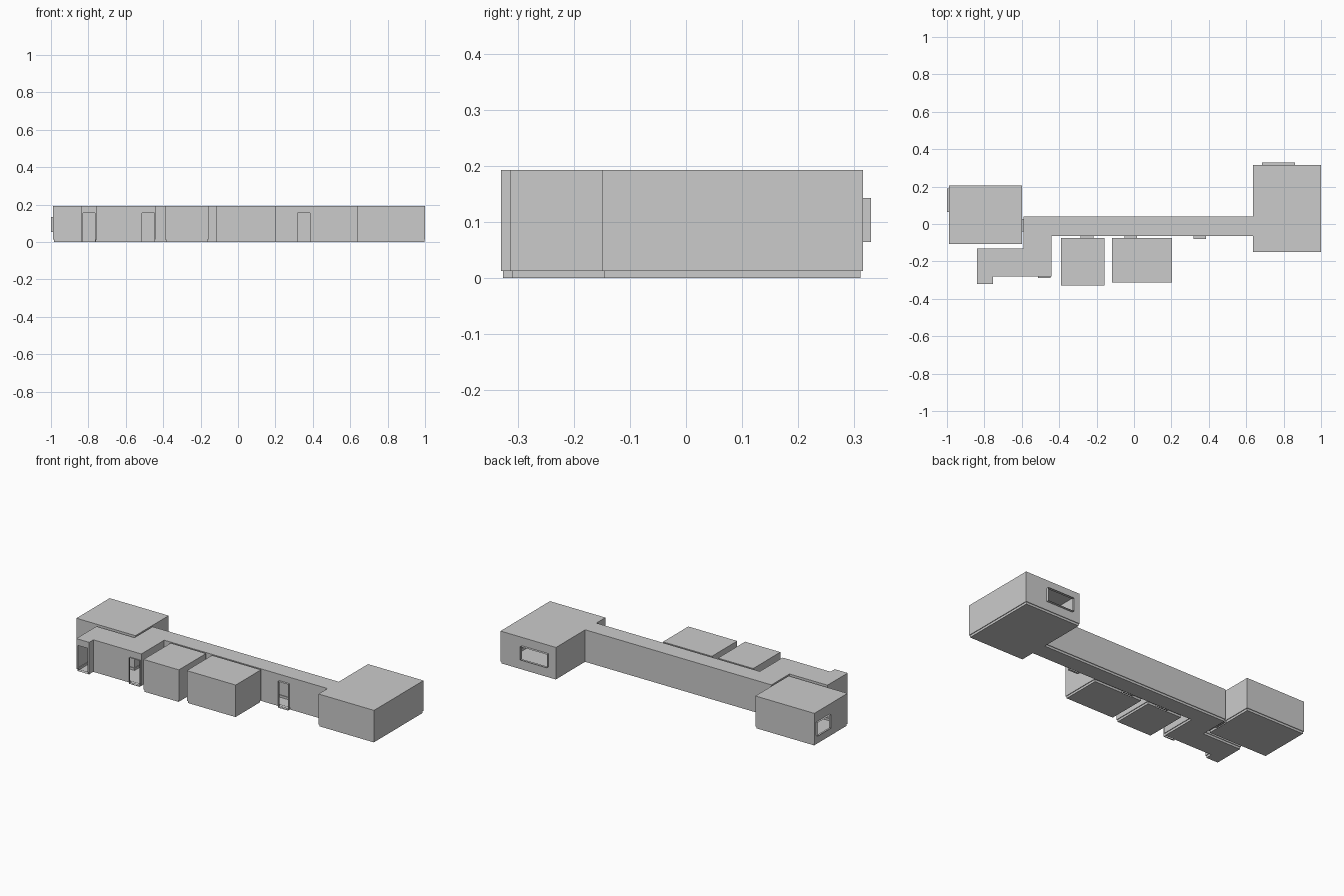
import bpy, bmesh
from mathutils import Vector

if "Cube" in bpy.data.objects:
    bpy.data.objects.remove(bpy.data.objects["Cube"])

H = 0.193       # ceiling height
BASE = 0.013    # height of the recessed plinth
INSET = 0.004   # how far the plinth sits inside the walls
DOOR = 0.155    # door height


def quad(bm, *pts):
    bm.faces.new([bm.verts.new(p) for p in pts])


def panel(bm, a, b, n, s0, s1, z0, z1, off=0.0):
    """Upright panel between distances s0..s1 along the edge a-b."""
    if s1 - s0 < 1e-5 or z1 - z0 < 1e-5:
        return
    d = (b - a).normalized()
    p, q = a + d * s0 + n * off, a + d * s1 + n * off
    quad(bm, (p.x, p.y, z0), (q.x, q.y, z0), (q.x, q.y, z1), (p.x, p.y, z1))


def tunnel(bm, a, b, n, s0, s1, z0, z1, depth):
    """Open sleeve standing proud of the wall around an opening."""
    d = (b - a).normalized()
    loop = [(s0, z0), (s0, z1), (s1, z1), (s1, z0)]
    ins = [(*(a + d * s), z) for s, z in loop]
    out = [(*(a + d * s + n * depth), z) for s, z in loop]
    for i in range(4):
        j = (i + 1) % 4
        quad(bm, ins[i], out[i], out[j], ins[j])


def room(name, outline, openings):
    """Hollow room from a counter-clockwise plan.
    openings: edge index -> list of (from, to, bottom, top, sleeve depth)."""
    bm = bmesh.new()
    pts = [Vector(p) for p in outline]
    k = len(pts)
    norms = []
    for i in range(k):
        d = (pts[(i + 1) % k] - pts[i]).normalized()
        norms.append(Vector((d.y, -d.x)))
    inner = [pts[i] - (norms[i] + norms[i - 1]) * INSET for i in range(k)]

    # ceiling and floor
    bm.faces.new([bm.verts.new((p.x, p.y, H)) for p in pts])
    bm.faces.new([bm.verts.new((p.x, p.y, 0)) for p in reversed(inner)])

    for i in range(k):
        a, b, n = pts[i], pts[(i + 1) % k], norms[i]
        ia, ib = inner[i], inner[(i + 1) % k]
        d = (b - a).normalized()
        axis = 0 if abs(d.x) > 0.5 else 1
        spans = []
        for f, t, z0, z1, dep in openings.get(i, []):
            s = sorted(abs(v - a[axis]) for v in (f, t))
            spans.append((s[0], s[1], z0, z1, dep))
        spans.sort()
        length = (b - a).length
        # ledge between wall and plinth
        quad(bm, (*ia, BASE), (*ib, BASE), (*b, BASE), (*a, BASE))
        # wall and plinth, split around the openings
        cur, low = 0.0, (ia - a).dot(d)
        for s0, s1, z0, z1, dep in spans:
            panel(bm, a, b, n, cur, s0, BASE, H)
            panel(bm, a, b, n, s0, s1, z1, H)
            panel(bm, a, b, n, s0, s1, BASE, z0)
            if dep > 0:
                tunnel(bm, a, b, n, s0, s1, z0, z1, dep)
            if z0 < BASE:
                panel(bm, a, b, n, low, s0, 0, BASE, -INSET)
                low = s1
            cur = s1
        panel(bm, a, b, n, cur, length, BASE, H)
        panel(bm, a, b, n, low, (ib - a).dot(d), 0, BASE, -INSET)

    bmesh.ops.remove_doubles(bm, verts=bm.verts, dist=1e-5)
    me = bpy.data.meshes.new(name)
    bm.to_mesh(me)
    bm.free()
    ob = bpy.data.objects.new(name, me)
    bpy.context.collection.objects.link(ob)


def rect(x0, x1, y0, y1):
    return [(x0, y0), (x1, y0), (x1, y1), (x0, y1)]


# corridor with its bent entrance and the large end room
room("corridor_and_end_room",
     [(-.84, -.32), (-.755, -.32), (-.755, -.28), (-.44, -.28), (-.44, -.065),
      (.635, -.065), (.635, -.15), (1, -.15), (1, .315), (.635, .315),
      (.635, .04), (-.59, .04), (-.59, -.13), (-.84, -.13)],
     {0: [(-.83, -.765, 0, DOOR, 0)],
      2: [(-.513, -.446, 0, DOOR, .01)],
      4: [(-.285, -.217, 0, DOOR, .01), (-.05, .017, 0, DOOR, .01),
          (.317, .385, 0, DOOR, .014)],
      8: [(.685, .86, .064, .143, .015)],
      11: [(-.04, .028, 0, DOOR, .01)]})

# room at the left end, with a side window
room("left_room", rect(-.988, -.60, -.107, .205),
     {1: [(-.04, .028, 0, DOOR, 0)],
      3: [(.065, .19, .055, .135, .012)]})

# two front rooms reached from the corridor
room("front_room_small", rect(-.39, -.158, -.33, -.075),
     {2: [(-.285, -.217, 0, DOOR, 0)]})
room("front_room_large", rect(-.118, .204, -.313, -.075),
     {2: [(-.05, .017, 0, DOOR, 0)]})
